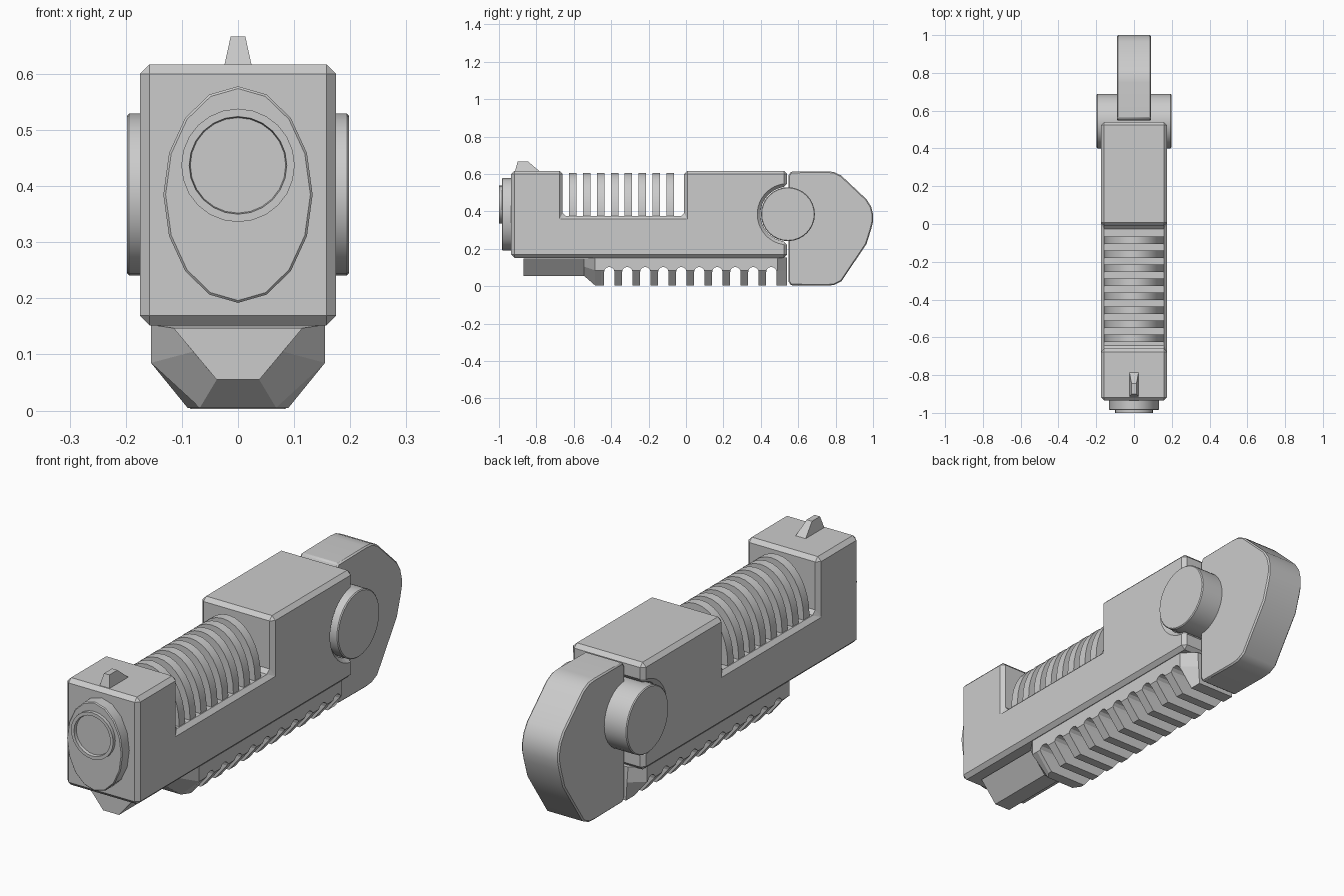
import bpy, bmesh
from math import sin, cos, pi, radians
from mathutils import Matrix

cube = bpy.data.objects.get("Cube")
if cube:
    bpy.data.objects.remove(cube, do_unlink=True)

# One plain grey for every part
grey = bpy.data.materials.new("plain grey")
grey.use_nodes = True
colour = (0.6, 0.6, 0.6, 1)
grey.diffuse_color = colour
grey.node_tree.nodes["Principled BSDF"].inputs["Base Color"].default_value = colour


def finish(name, bm, bevel=0, smooth=None):
    bmesh.ops.recalc_face_normals(bm, faces=bm.faces)
    mesh = bpy.data.meshes.new(name)
    bm.to_mesh(mesh)
    bm.free()
    mesh.materials.append(grey)
    obj = bpy.data.objects.new(name, mesh)
    bpy.context.collection.objects.link(obj)
    if bevel:
        mod = obj.modifiers.new("edge bevel", "BEVEL")
        mod.width = bevel
        mod.segments = 1
        mod.limit_method = "ANGLE"
        mod.angle_limit = radians(40)
    if smooth:
        bpy.ops.object.select_all(action="DESELECT")
        obj.select_set(True)
        bpy.context.view_layer.objects.active = obj
        bpy.ops.object.shade_smooth_by_angle(angle=radians(smooth))
    return obj


def loft(name, sections, **style):
    """Skin a row of matching cross-sections and cap both ends."""
    bm = bmesh.new()
    rows = [[bm.verts.new(p) for p in s] for s in sections]
    n = len(rows[0])
    for a, b in zip(rows, rows[1:]):
        for i in range(n):
            j = (i + 1) % n
            bm.faces.new((a[i], a[j], b[j], b[i]))
    bm.faces.new(rows[0])
    bm.faces.new(rows[-1])
    return finish(name, bm, **style)


def slab(name, profile, half, **style):
    """Extrude a (y, z) side profile across the width."""
    return loft(name, [[(x, y, z) for y, z in profile] for x in (-half, half)], **style)


def oval(y, rx, rz, z, n):
    return [(rx * cos(2 * pi * i / n), y, z + rz * sin(2 * pi * i / n)) for i in range(n)]


def section(y, half):
    """Mirror a right-hand (x, z) outline, top to bottom."""
    return [(x, y, z) for x, z in half] + [(-x, y, z) for x, z in reversed(half)]


# Main body: notched top and round hinge socket at the rear
PIN_Y, PIN_Z = 0.545, 0.385
socket = [(PIN_Y + 0.147 * cos(radians(a)), PIN_Z + 0.147 * sin(radians(a)))
          for a in range(268, 91, -8)]
slab("body", [(-0.935, 0.152), (0.54, 0.152)] + socket +
     [(0.54, 0.617), (-0.01, 0.617), (-0.01, 0.375), (-0.66, 0.375),
      (-0.66, 0.617), (-0.935, 0.617)], 0.175, bevel=0.017)

# Hinge pin
pin = [(PIN_Y + 0.144 * cos(2 * pi * i / 32), PIN_Z + 0.144 * sin(2 * pi * i / 32))
       for i in range(32)]
slab("hinge_pin", pin, 0.198, bevel=0.004, smooth=35)

# Rear hinged plate
upper = [(0.547, 0.59), (0.56, 0.612), (0.75, 0.614), (0.79, 0.611), (0.83, 0.592),
         (0.965, 0.465), (0.99, 0.425)]
lower = [(y, 0.617 - z) for y, z in reversed(upper)]
slab("rear_plate", upper + [(1.0, 0.385), (1.0, 0.345), (0.995, 0.275)][:2] +
     [(0.99, 0.305), (0.965, 0.225)] + lower[2:], 0.09, bevel=0.006, smooth=35)

# Stack of oval cooling discs in the notch
for i in range(8):
    y = -0.605 + i * 0.0743
    loft(f"disc_{i + 1}", [oval(y + s, 0.155, 0.22, 0.385, 32) for s in (-0.02, 0.02)],
         smooth=35)

# Front oval boss and recessed round lens rim
loft("front_boss", [oval(-0.92, 0.133, 0.193, 0.385, 16),
                    oval(-0.985, 0.133, 0.193, 0.385, 16)], bevel=0.004, smooth=35)
loft("lens_rim", [oval(y, r, r, 0.437, 24) for y, r in
                  ((-0.97, 0.101), (-1.0, 0.101), (-1.0, 0.087), (-0.987, 0.085))],
     smooth=35)

# Top sight, narrower at its crest
foot = [(x, y, 0.612) for x, y in
        ((-0.025, -0.915), (0.025, -0.915), (0.025, -0.78), (-0.025, -0.78))]
crest = [(x, y, 0.667) for x, y in
         ((-0.013, -0.9), (0.013, -0.9), (0.013, -0.845), (-0.013, -0.845))]
loft("sight", [foot, crest])

# Under-bar ahead of the rail
bar = [(0.115, 0.147), (0.038, 0.055)]
loft("under_bar", [section(y, bar) for y in (-0.87, -0.5)])

# Toothed rail with tapered ends
full = [(0.155, 0.153), (0.155, 0.085), (0.09, 0.005)]
rail = loft("rail", [
    section(-0.545, [(0.115, 0.147), (0.08, 0.105), (0.038, 0.055)]),
    section(-0.487, [(0.155, 0.153), (0.155, 0.085), (0.068, 0.005)]),
    section(-0.455, full),
    section(0.49, full),
    section(0.54, [(0.1, 0.153), (0.095, 0.085), (0.09, 0.005)])])

# Round-topped slots cut between the teeth
slots = bmesh.new()
arch = [(0.028 * cos(pi * i / 6), 0.075 + 0.028 * sin(pi * i / 6)) for i in range(7)]
outline = [(0.028, -0.02)] + arch + [(-0.028, -0.02)]
for k in range(10):
    y0 = -0.41 + k * 0.0963
    left, right = [[slots.verts.new((x, y0 + y, z)) for y, z in outline]
                   for x in (-0.3, 0.3)]
    for i in range(len(left)):
        j = (i + 1) % len(left)
        slots.faces.new((left[i], left[j], right[j], right[i]))
    slots.faces.new(left)
    slots.faces.new(right)
cutter = finish("slot_cutter", slots)
cutter.hide_render = True
cutter.hide_set(True)
cut = rail.modifiers.new("slots", "BOOLEAN")
cut.operation = "DIFFERENCE"
cut.solver = "EXACT"
cut.object = cutter
